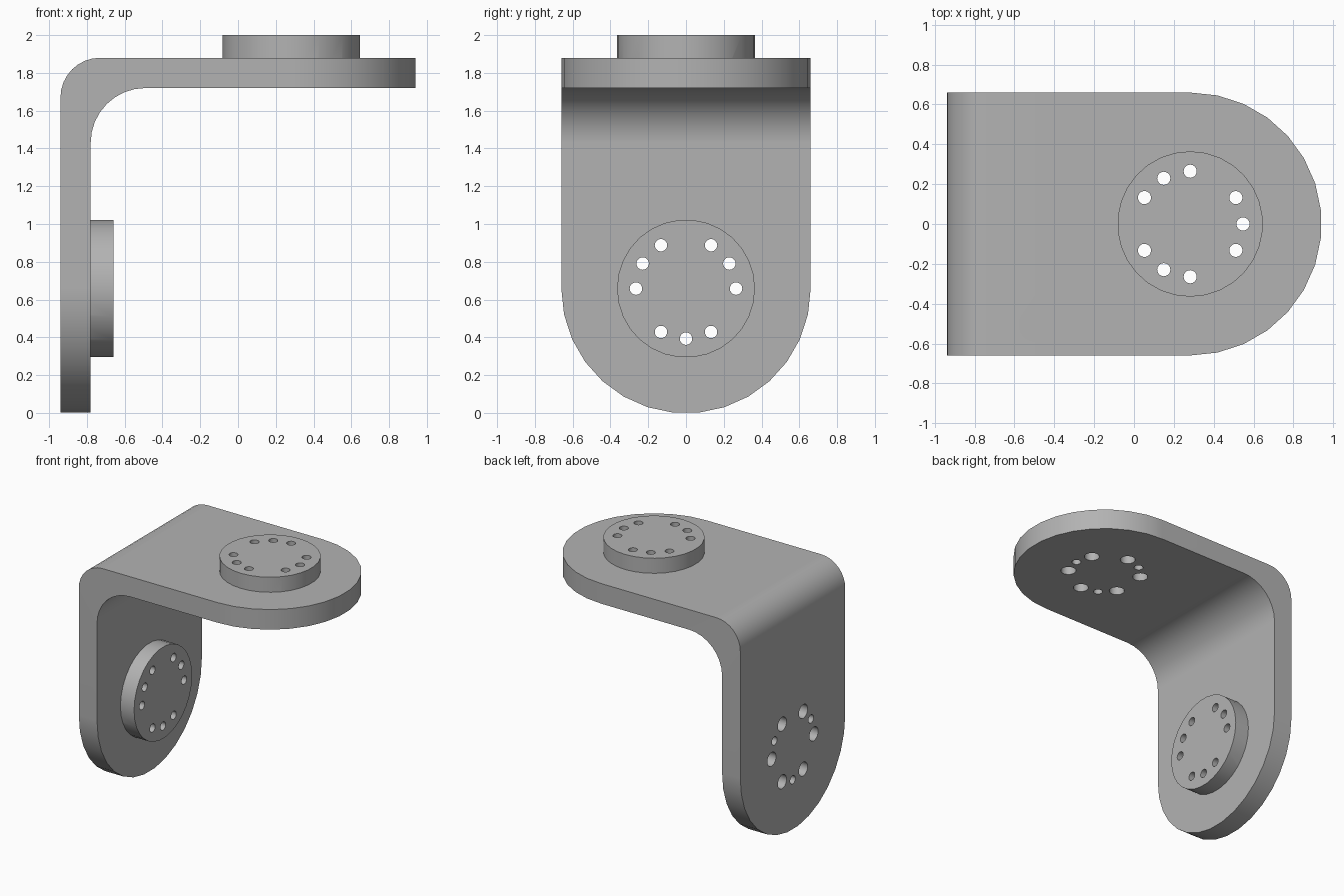
import bpy, bmesh, math
from mathutils import Matrix, Vector

if "Cube" in bpy.data.objects:
    bpy.data.objects.remove(bpy.data.objects["Cube"])

T, W = 0.16, 0.66            # plate thickness, half width
C = 1.222                    # distance from corner to pad centre
R_OUT, R_IN = 0.21, 0.29     # bend radii
PAD_R, PAD_H = 0.365, 0.12
RING, HOLE_R, BORE_R = 0.265, 0.033, 0.055


def place(arm, along, across, depth):
    """Arm coordinates to world: along from the corner, depth from the outer face."""
    if arm == "top":
        return Vector((-0.94 + along, across, 1.88 - depth))
    return Vector((-0.94 + depth, across, 1.88 - along))


def make_object(name, bm):
    bmesh.ops.recalc_face_normals(bm, faces=bm.faces[:])
    me = bpy.data.meshes.new(name)
    bm.to_mesh(me)
    bm.free()
    ob = bpy.data.objects.new(name, me)
    bpy.context.collection.objects.link(ob)
    return ob


def add_cylinder(bm, arm, along, across, r, d0, d1, sides):
    rot = Matrix() if arm == "top" else Matrix.Rotation(math.pi / 2, 4, 'Y')
    pos = Matrix.Translation(place(arm, along, across, (d0 + d1) / 2))
    bmesh.ops.create_cone(bm, cap_ends=True, segments=sides, radius1=r, radius2=r,
                          depth=abs(d1 - d0), matrix=pos @ rot)


def boolean(target, cutter, op):
    mod = target.modifiers.new("cut", 'BOOLEAN')
    mod.operation, mod.solver, mod.object = op, 'EXACT', cutter
    bpy.context.view_layer.objects.active = target
    bpy.ops.object.modifier_apply(modifier=mod.name)
    bpy.data.objects.remove(cutter)


# Bent plate: stations from the lower rounded tip, round the bend, to the far tip
bm = bmesh.new()
stations = []
for arm, order in (("side", range(7, -1, -1)), ("top", range(8))):
    tip = []
    for k in order:
        a = math.radians(12 * k)
        along, w = C + W * math.sin(a), W * math.cos(a)
        tip.append((place(arm, along, 0, 0), place(arm, along, 0, T), w))
    if arm == "top":
        for i in range(9):
            a = math.pi / 2 * i / 8
            c, s = 1 - math.cos(a), 1 - math.sin(a)
            outer = Vector((-0.94 + R_OUT * c, 0, 1.88 - R_OUT * s))
            inner = Vector((-0.94 + T + R_IN * c, 0, 1.88 - T - R_IN * s))
            stations.append((outer, inner, W))
    stations += tip
rings = []
for o, i, w in stations:
    y = Vector((0, w, 0))
    rings.append([bm.verts.new(p) for p in (o - y, o + y, i + y, i - y)])
for a, b in zip(rings, rings[1:]):
    for k in range(4):
        n = (k + 1) % 4
        bm.faces.new((a[k], a[n], b[n], b[k]))
bm.faces.new(rings[0])
bm.faces.new(rings[-1])
bracket = make_object("angle_bracket", bm)

# Round mounting pads, screw holes and counterbores on both arms
pads, holes, bores = bmesh.new(), bmesh.new(), bmesh.new()
for arm, pad, bore in (("top", (-PAD_H, 0.05), (0.02, 0.22)),
                       ("side", (T - 0.05, T + PAD_H), (-0.06, 0.14))):
    add_cylinder(pads, arm, C, 0, PAD_R, *pad, 30)
    for deg in range(0, 360, 30):
        if deg in (60, 180, 300):
            continue
        a = math.radians(deg)
        u, v = C + RING * math.cos(a), RING * math.sin(a)
        add_cylinder(holes, arm, u, v, HOLE_R, -0.2, 0.4, 20)
        if deg % 120:
            add_cylinder(bores, arm, u, v, BORE_R, *bore, 20)
boolean(bracket, make_object("mounting_pads", pads), 'UNION')
boolean(bracket, make_object("counterbore_cutter", bores), 'DIFFERENCE')
boolean(bracket, make_object("screw_hole_cutter", holes), 'DIFFERENCE')

# Grey metal, smooth curves with sharp edges
grey = bpy.data.materials.new("grey_metal")
grey.diffuse_color = (0.45, 0.45, 0.45, 1)
grey.use_nodes = True
grey.node_tree.nodes["Principled BSDF"].inputs["Base Color"].default_value = grey.diffuse_color
bracket.data.materials.clear()
bracket.data.materials.append(grey)
for p in bracket.data.polygons:
    p.material_index = 0
bpy.ops.object.select_all(action='DESELECT')
bracket.select_set(True)
bpy.context.view_layer.objects.active = bracket
bpy.ops.object.shade_smooth_by_angle(angle=math.radians(30))
wn = bracket.modifiers.new("even_shading", 'WEIGHTED_NORMAL')
wn.keep_sharp = True
